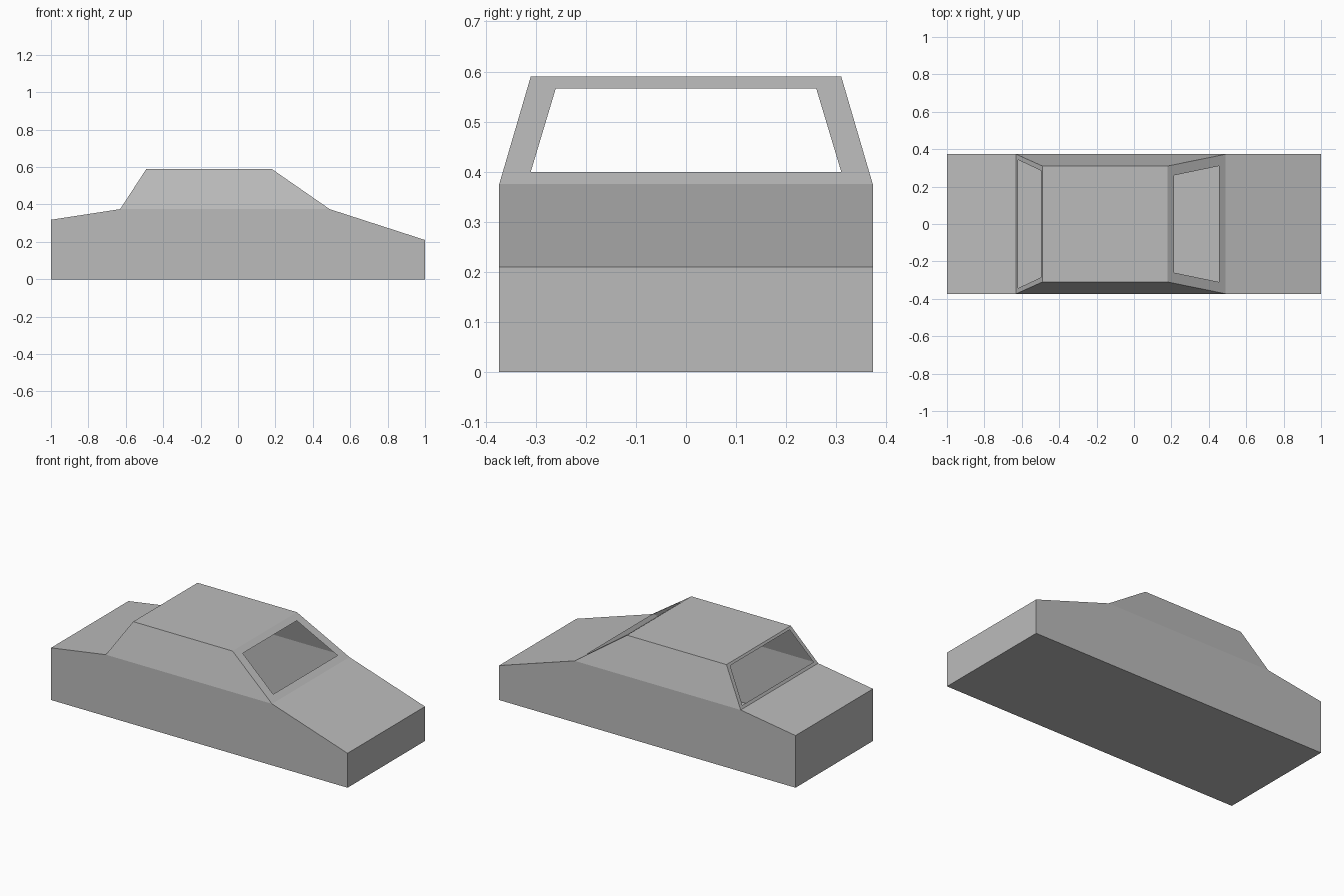
import bpy, bmesh
from mathutils import Vector

old = bpy.data.objects.get("Cube")
if old:
    bpy.data.objects.remove(old, do_unlink=True)

paint = bpy.data.materials.new("light_grey_paint")
paint.use_nodes = True
grey = (0.5, 0.5, 0.5, 1)
paint.diffuse_color = grey
paint.node_tree.nodes["Principled BSDF"].inputs["Base Color"].default_value = grey

HALF, ROOF_HALF = 0.373, 0.31      # half widths at the waist and roof
WAIST, ROOF = 0.375, 0.59          # heights
NOSE, TAIL = 0.49, -0.63           # cabin ends at the waist
ROOF_FRONT, ROOF_BACK = 0.18, -0.49


def finish(name, bm):
    """Weld the faces and turn them into a flat shaded object."""
    bmesh.ops.remove_doubles(bm, verts=bm.verts, dist=1e-5)
    mesh = bpy.data.meshes.new(name)
    bm.to_mesh(mesh)
    bm.free()
    mesh.materials.append(paint)
    obj = bpy.data.objects.new(name, mesh)
    bpy.context.collection.objects.link(obj)
    return obj


def add_face(bm, points, outward):
    """Add a polygon whose normal agrees with the outward direction."""
    face = bm.faces.new([bm.verts.new(p) for p in points])
    face.normal_update()
    if face.normal.dot(Vector(outward)) < 0:
        face.normal_flip()


def window_frame(bm, outer, inner, outward):
    """Ring of four quads around an open window."""
    for i in range(4):
        j = (i + 1) % 4
        add_face(bm, (outer[i], outer[j], inner[j], inner[i]), outward)


def slope_quad(low, high, t0, t1, w0, w1):
    """Quad on the sloping plane between two (x, z) points."""
    a, b = Vector((low[0], 0, low[1])), Vector((high[0], 0, high[1]))
    p, q = a.lerp(b, t0), a.lerp(b, t1)
    side = Vector((0, 1, 0))
    return [p - side * w0, p + side * w0, q + side * w1, q - side * w1]


# Hollow lower body: sides, floor, ends, bonnet and boot, open under the cabin
profile = [(-1, 0), (1, 0), (1, 0.21), (NOSE, WAIST), (TAIL, WAIST), (-1, 0.318)]
bm = bmesh.new()
for s in (-1, 1):
    add_face(bm, [(x, s * HALF, z) for x, z in profile], (0, s, 0))
directions = [(0, 0, -1), (1, 0, 0), (0, 0, 1), None, (0, 0, 1), (-1, 0, 0)]
for i, outward in enumerate(directions):
    if outward:
        a, b = profile[i], profile[(i + 1) % len(profile)]
        add_face(bm, slope_quad(a, b, 0, 1, HALF, HALF), outward)
finish("lower_body", bm)

# Cabin: roof, leaning sides and open front and rear windows
bm = bmesh.new()
add_face(bm, slope_quad((ROOF_FRONT, ROOF), (ROOF_BACK, ROOF), 0, 1,
                        ROOF_HALF, ROOF_HALF), (0, 0, 1))
for s in (-1, 1):
    add_face(bm, [(TAIL, s * HALF, WAIST), (NOSE, s * HALF, WAIST),
                  (ROOF_FRONT, s * ROOF_HALF, ROOF),
                  (ROOF_BACK, s * ROOF_HALF, ROOF)], (0, s, 0))
windows = [
    ((NOSE, WAIST), (ROOF_FRONT, ROOF), (0.115, 0.89, 0.31, 0.26), (1, 0, 1)),
    ((TAIL, WAIST), (ROOF_BACK, ROOF), (0.07, 0.94, 0.343, 0.286), (-1, 0, 1)),
]
for low, high, opening, outward in windows:
    outer = slope_quad(low, high, 0, 1, HALF, ROOF_HALF)
    window_frame(bm, outer, slope_quad(low, high, *opening), outward)
finish("cabin", bm)
